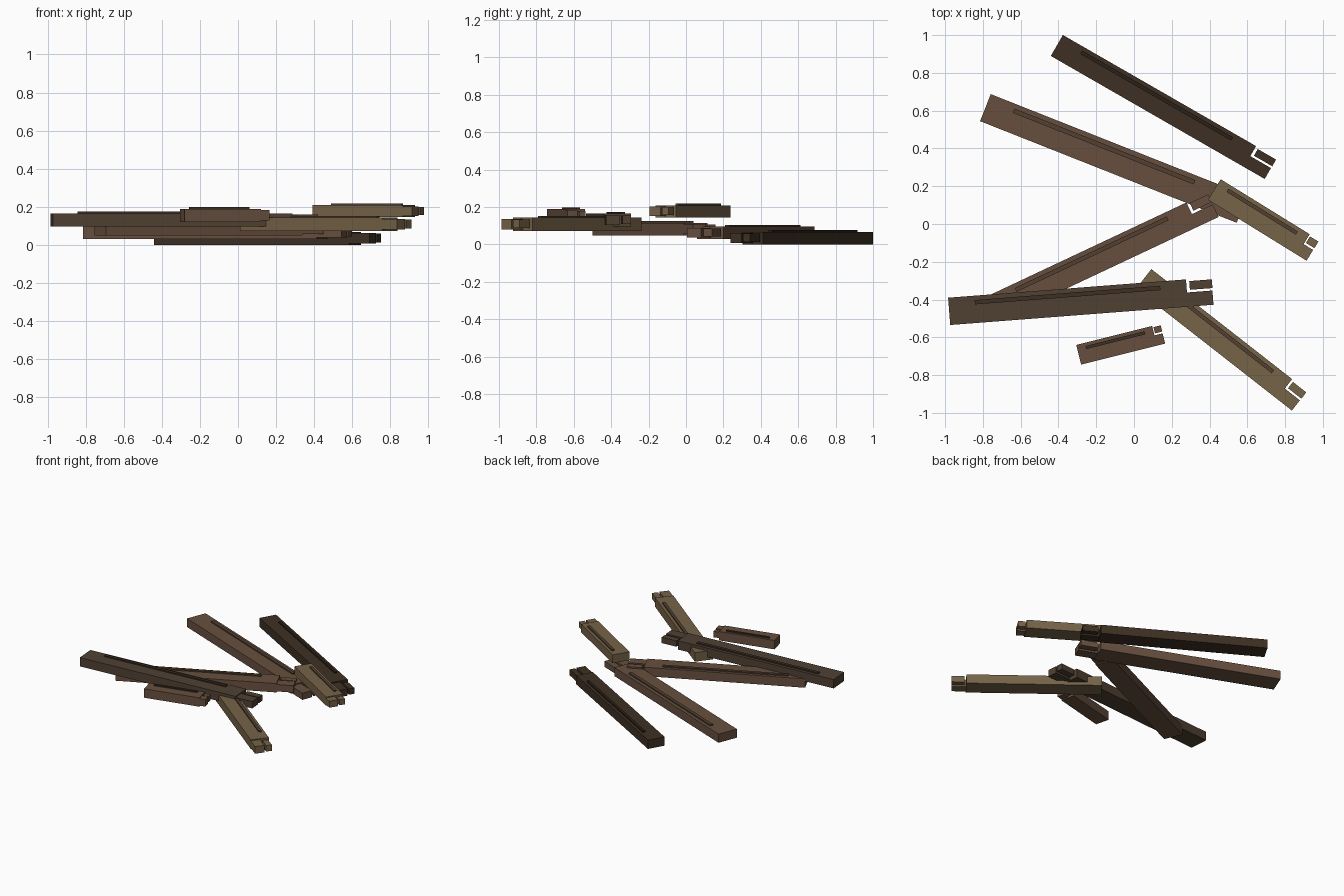
import bpy
from math import radians
from mathutils import Matrix

if "Cube" in bpy.data.objects:
    bpy.data.objects.remove(bpy.data.objects["Cube"])


def srgb(r, g, b):
    lin = lambda c: ((c / 255 + 0.055) / 1.055) ** 2.4 if c > 10 else c / 3295
    return (lin(r), lin(g), lin(b), 1)


def material(name, rgb):
    m = bpy.data.materials.new(name)
    m.diffuse_color = srgb(*rgb)
    m.use_nodes = True
    m.node_tree.nodes["Principled BSDF"].inputs["Base Color"].default_value = m.diffuse_color
    return m


DARK = material("dark_wood", (62, 48, 35))
GREY = material("weathered_wood", (80, 65, 51))
BROWN = material("brown_wood", (103, 79, 63))
TAN = material("tan_wood", (117, 99, 71))
GRAIN_BLACK = material("grain_black", (43, 32, 24))
GRAIN_DARK = material("grain_dark", (62, 48, 35))
GRAIN_MID = material("grain_mid", (82, 64, 48))


def box(name, frame, lo, hi, mat):
    """Box between two corners, given in the plank's local frame."""
    bpy.ops.mesh.primitive_cube_add(size=1)
    ob = bpy.context.object
    ob.name = name
    size = [b - a for a, b in zip(lo, hi)]
    mid = [(a + b) / 2 for a, b in zip(lo, hi)]
    ob.data.transform(Matrix.Translation(mid) @ Matrix.Diagonal((*size, 1)))
    ob.matrix_world = frame
    ob.data.materials.append(mat)


def plank(name, x, y, z, length, width, height, angle, wood, grain):
    frame = Matrix.Translation((x, y, z)) @ Matrix.Rotation(radians(angle), 4, 'Z')
    L, W, H = length, width, height
    # main board
    box(name + "_board", frame, (-L / 2, -W / 2, 0), (L / 2, W / 2, H), wood)
    # raised grain strip
    box(name + "_grain", frame, (-0.39 * L, 0.18 * W, H - 0.01),
        (0.39 * L, 0.34 * W, H + 0.009), grain)
    # two splintered tips at the broken end
    box(name + "_wide_splinter", frame, (0.5 * L, -0.5 * W, 0.12 * H),
        (0.607 * L, 0.02 * W, 0.9 * H), wood)
    box(name + "_narrow_splinter", frame, (0.513 * L, 0.11 * W, 0.2 * H),
        (0.608 * L, 0.43 * W, 0.86 * H), wood)


# name, x, y, bottom z, length, width, height, angle, colours
PLANKS = [
    ("rear_plank", 0.103, 0.651, 0.0, 1.18, 0.128, 0.068, -29.9, DARK, GRAIN_BLACK),
    ("upper_plank", -0.173, 0.373, 0.03, 1.32, 0.154, 0.066, -21.6, BROWN, GRAIN_MID),
    ("crossing_plank", -0.208, -0.193, 0.048, 1.14, 0.142, 0.068, 25.2, BROWN, GRAIN_MID),
    ("front_plank", -0.349, -0.414, 0.097, 1.263, 0.145, 0.068, 4.4, GREY, GRAIN_DARK),
    ("right_plank", 0.661, 0.037, 0.145, 0.554, 0.128, 0.064, -31.7, TAN, GRAIN_MID),
    ("corner_plank", 0.424, -0.582, 0.073, 0.946, 0.132, 0.07, -38.0, TAN, GRAIN_MID),
    ("short_plank", -0.092, -0.642, 0.121, 0.414, 0.107, 0.068, 14.0, BROWN, GRAIN_DARK),
]
for p in PLANKS:
    plank(*p)
